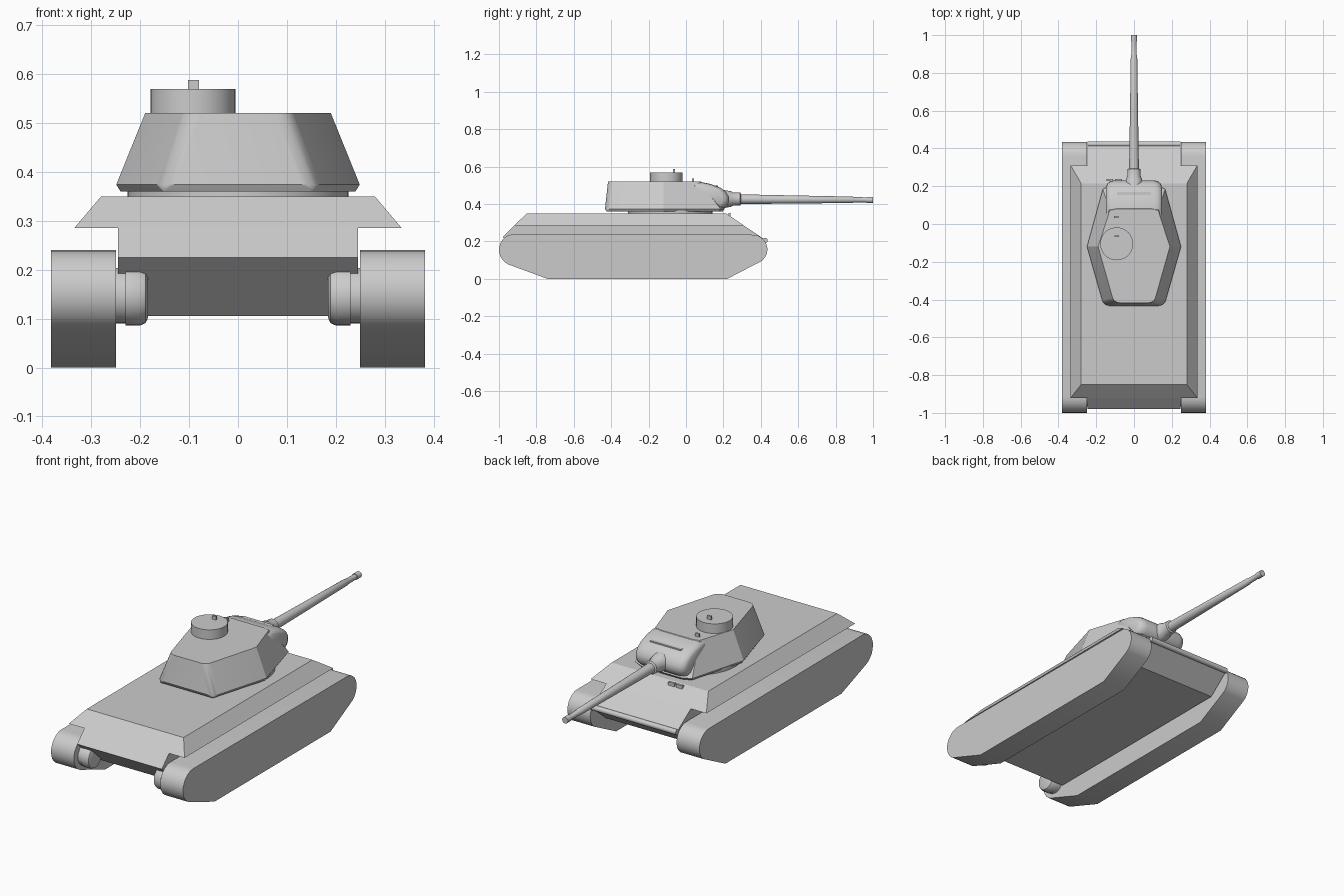
import bpy, bmesh, math
from mathutils import Vector

if "Cube" in bpy.data.objects:
    bpy.data.objects.remove(bpy.data.objects["Cube"])


def finish(name, bm, smooth=None):
    bmesh.ops.recalc_face_normals(bm, faces=bm.faces)
    me = bpy.data.meshes.new(name)
    bm.to_mesh(me)
    bm.free()
    ob = bpy.data.objects.new(name, me)
    bpy.context.collection.objects.link(ob)
    if smooth:
        bpy.ops.object.select_all(action='DESELECT')
        ob.select_set(True)
        bpy.context.view_layer.objects.active = ob
        bpy.ops.object.shade_smooth_by_angle(angle=math.radians(smooth))
    return ob


def loft(bm, rings):
    """Skin a closed solid through rings with equal point counts."""
    vs = [[bm.verts.new(p) for p in r] for r in rings]
    n = len(vs[0])
    for a, b in zip(vs, vs[1:]):
        for i in range(n):
            bm.faces.new((a[i], a[(i + 1) % n], b[(i + 1) % n], b[i]))
    bm.faces.new(vs[0])
    bm.faces.new(vs[-1])


def prism(name, profile, x0, x1, smooth=None):
    """Extrude a (y, z) side profile along x."""
    bm = bmesh.new()
    loft(bm, [[(x, y, z) for y, z in profile] for x in (x0, x1)])
    return finish(name, bm, smooth)


def lathe(name, steps, origin, axis, n=32):
    """Turn (distance, radius) steps around an axis."""
    bm = bmesh.new()
    rot = Vector((0, 0, 1)).rotation_difference(Vector(axis))
    loft(bm, [[Vector(origin) + rot @ Vector((r * math.cos(2 * math.pi * i / n),
               r * math.sin(2 * math.pi * i / n), d)) for i in range(n)] for d, r in steps])
    return finish(name, bm, 35)


def box(name, c, s):
    bm = bmesh.new()
    bmesh.ops.create_cube(bm, size=1)
    for v in bm.verts:
        v.co = Vector(c) + Vector([v.co[i] * s[i] for i in range(3)])
    return finish(name, bm)


def arc(cy, cz, r, a0, a1, n=12):
    return [(cy + r * math.cos(math.radians(a0 + (a1 - a0) * i / n)),
             cz + r * math.sin(math.radians(a0 + (a1 - a0) * i / n))) for i in range(n + 1)]


# Tracks and rear drive housings
track = ([(-0.74, 0.0), (0.22, 0.0)] + arc(0.357, 0.158, 0.078, -55, 90)
         + arc(-0.915, 0.155, 0.085, 90, 247))
for side, s in (("left", -1), ("right", 1)):
    prism(side + "_track", track, s * 0.25, s * 0.382, 30)
    lathe(side + "_drive_housing",
          [(0, 0.057), (0.02, 0.057), (0.02, 0.061), (0.05, 0.061), (0.061, 0.056), (0.066, 0.045)],
          (s * 0.25, -0.91, 0.147), (-s, 0, 0))

# Hull: lower tub between the tracks, sloped upper body above
prism("lower_hull", [(-0.92, 0.285), (-0.98, 0.225), (-0.85, 0.105), (0.31, 0.105),
                     (0.43, 0.205), (0.31, 0.285)], -0.245, 0.245)
bm = bmesh.new()
loft(bm, [[(-w, y0, z), (w, y0, z), (w, y1, z), (-w, y1, z)]
          for w, y0, y1, z in ((0.335, -0.92, 0.31, 0.285), (0.28, -0.85, 0.215, 0.35))])
finish("upper_hull", bm)
lathe("nose_bar", [(0, 0.014), (0.49, 0.014)], (-0.245, 0.423, 0.205), (1, 0, 0), 16)
for i, x in enumerate((-0.128, -0.082)):
    box("driver_periscope_%d" % i, (x, 0.233, 0.34), (0.036, 0.012, 0.022))

# Turret ring and faceted turret shell
lathe("turret_ring", [(0, 0.226), (0.03, 0.226)], (0, -0.085, 0.34), (0, 0, 1), 48)


def outline(pts, z):
    return [(x, y, z) for x, y in pts] + [(-x, y, z) for x, y in reversed(pts)]


bm = bmesh.new()
loft(bm, [outline([(0.152, -0.425), (0.24, -0.12), (0.157, 0.175), (0.11, 0.195)], 0.36),
          outline([(0.16, -0.433), (0.249, -0.12), (0.165, 0.185), (0.115, 0.208)], 0.374),
          outline([(0.106, -0.417), (0.19, -0.12), (0.128, 0.072), (0.09, 0.08)], 0.52)])
corners = [e for e in bm.edges if abs(e.verts[0].co.z - e.verts[1].co.z) > 0.1
           and e.verts[0].co.y < -0.3]
bmesh.ops.bevel(bm, geom=corners, offset=0.028, segments=4, profile=0.5, affect='EDGES')
finish("turret_shell", bm, 25)

# Rounded turret front with a raised sight lip
front = [(0.03, 0.37), (0.03, 0.518), (0.075, 0.519), (0.13, 0.508), (0.185, 0.487),
         (0.213, 0.466), (0.229, 0.44), (0.231, 0.415), (0.219, 0.39), (0.195, 0.373)]
bm = bmesh.new()
mid = (0.11, 0.44)
loft(bm, [[(x, mid[0] + (y - mid[0]) * k, mid[1] + (z - mid[1]) * k) for y, z in front]
          for x, k in ((-0.148, 0.72), (-0.14, 0.87), (-0.125, 0.96), (-0.105, 1),
                       (0.105, 1), (0.125, 0.96), (0.14, 0.87), (0.148, 0.72))])
finish("turret_front", bm, 40)
box("sight_lip", (0, 0.162, 0.493), (0.18, 0.016, 0.012))

# Gun with collar, tapered barrel and muzzle ring
lathe("gun_collar", [(0, 0.05), (0.05, 0.042), (0.06, 0.036), (0.1, 0.034), (0.105, 0.026)],
      (0, 0.19, 0.427), (0, 1, 0))
lathe("gun_barrel", [(0, 0.026), (0.29, 0.0215), (0.6, 0.017), (0.605, 0.0145), (0.675, 0.0135),
                     (0.675, 0.0165), (0.71, 0.0165)], (0, 0.29, 0.426), (0, 1, -0.005), 24)

# Commander's cupola and roof periscopes
lathe("cupola", [(0, 0.087), (0.06, 0.087)], (-0.092, -0.105, 0.51), (0, 0, 1), 40)
box("cupola_periscope", (-0.091, -0.065, 0.577), (0.023, 0.01, 0.022))
box("roof_periscope", (-0.094, 0.038, 0.525), (0.023, 0.01, 0.022))
